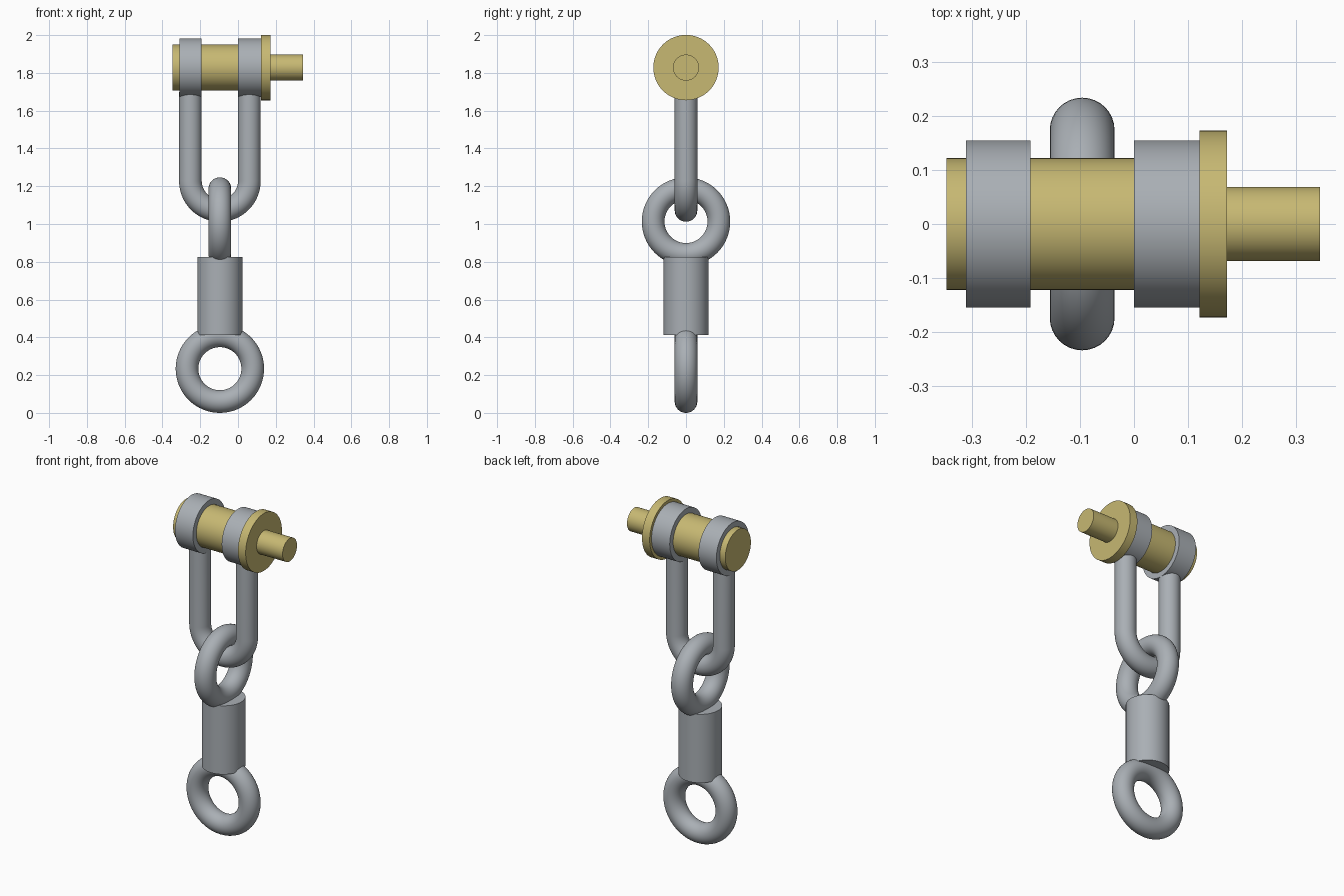
import bpy, bmesh, math
from mathutils import Matrix, Vector

if "Cube" in bpy.data.objects:
    bpy.data.objects.remove(bpy.data.objects["Cube"])

CX = -0.096      # axis of the hanging parts
PIN_Z = 1.828    # axis of the pin
ROD = 0.06       # rod radius of shackle and rings


def material(name, colour):
    m = bpy.data.materials.new(name)
    m.diffuse_color = (*colour, 1)
    m.use_nodes = True
    m.node_tree.nodes["Principled BSDF"].inputs["Base Color"].default_value = m.diffuse_color
    return m


steel = material("steel grey", (0.40, 0.43, 0.46))
brass = material("brass", (0.57, 0.48, 0.17))


def finish(ob, name, mat):
    ob.name = name
    ob.data.materials.clear()
    ob.data.materials.append(mat)
    bpy.ops.object.select_all(action='DESELECT')
    ob.select_set(True)
    bpy.context.view_layer.objects.active = ob
    bpy.ops.object.shade_smooth_by_angle(angle=math.radians(35))
    return ob


def lathe(name, profile, mat, closed=False, steps=64):
    """Spin (x, radius) points around the pin axis."""
    bm = bmesh.new()
    verts = [bm.verts.new((x, 0, r)) for x, r in profile]
    edges = [bm.edges.new(p) for p in zip(verts, verts[1:])]
    if closed:
        edges.append(bm.edges.new((verts[-1], verts[0])))
    bmesh.ops.spin(bm, geom=verts + edges, cent=(0, 0, 0), axis=(1, 0, 0),
                   angle=math.tau, steps=steps)
    bmesh.ops.remove_doubles(bm, verts=bm.verts, dist=1e-5)
    bmesh.ops.recalc_face_normals(bm, faces=bm.faces)
    me = bpy.data.meshes.new(name)
    bm.to_mesh(me)
    bm.free()
    ob = bpy.data.objects.new(name, me)
    bpy.context.collection.objects.link(ob)
    ob.location.z = PIN_Z
    return finish(ob, name, mat)


def ring(name, z, rotation):
    bpy.ops.mesh.primitive_torus_add(location=(CX, 0, z), rotation=rotation,
                                     major_radius=0.174, minor_radius=ROD,
                                     major_segments=64, minor_segments=32)
    return finish(bpy.context.object, name, steel)


# Pin with its flange and thin end
lathe("pin", [(-0.347, 0), (-0.347, 0.122), (0.121, 0.122), (0.121, 0.173),
              (0.172, 0.173), (0.172, 0.069), (0.345, 0.069), (0.345, 0)], brass)

# Shackle eyes around the pin
for side, x0, x1 in (("left", -0.311, -0.192), ("right", 0.0, 0.121)):
    lathe(side + "_shackle_eye", [(x0, 0.1225), (x0, 0.155), (x1, 0.155), (x1, 0.1225)],
          steel, closed=True)

# U-shaped shackle: a circle swept along two legs and a half-circle bend
HALF, BEND_Z, LEG_TOP, SIDES = 0.156, 1.228, 1.70, 32
path = [(Vector((-HALF, 0, LEG_TOP)), math.pi)]
for i in range(33):
    a = math.pi + math.pi * i / 32
    path.append((Vector((HALF * math.cos(a), 0, BEND_Z + HALF * math.sin(a))), a))
path.append((Vector((HALF, 0, LEG_TOP)), math.tau))
bm = bmesh.new()
loops = []
for centre, a in path:
    out = Vector((math.cos(a), 0, math.sin(a)))
    loops.append([bm.verts.new(centre + ROD * (out * math.cos(t) + Vector((0, math.sin(t), 0))))
                  for t in (math.tau * k / SIDES for k in range(SIDES))])
for l0, l1 in zip(loops, loops[1:]):
    for k in range(SIDES):
        n = (k + 1) % SIDES
        bm.faces.new((l0[k], l0[n], l1[n], l1[k]))
bm.faces.new(loops[0])
bm.faces.new(loops[-1])
bmesh.ops.recalc_face_normals(bm, faces=bm.faces)
me = bpy.data.meshes.new("shackle_bow")
bm.to_mesh(me)
bm.free()
bow = bpy.data.objects.new("shackle_bow", me)
bpy.context.collection.objects.link(bow)
bow.location.x = CX
finish(bow, "shackle_bow", steel)

# Swivel: upper ring, barrel, lower ring turned a quarter
ring("upper_ring", 1.013, (0, math.pi / 2, 0))
bpy.ops.mesh.primitive_cylinder_add(vertices=64, radius=0.119, depth=0.413,
                                    location=(CX, 0, 0.6195))
finish(bpy.context.object, "swivel_barrel", steel)
ring("lower_ring", 0.234, (math.pi / 2, 0, 0))
